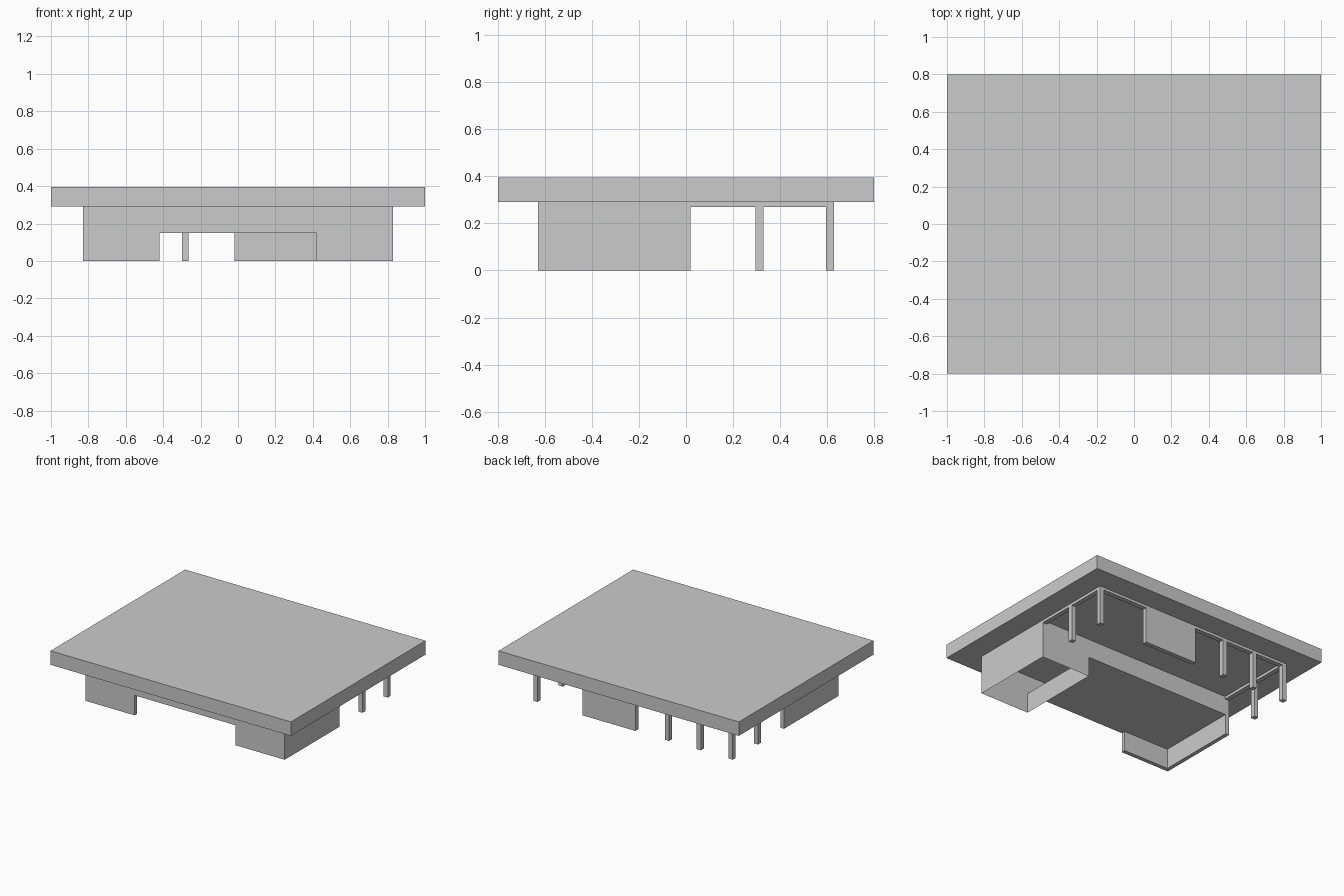
import bpy, bmesh

if "Cube" in bpy.data.objects:
    bpy.data.objects.remove(bpy.data.objects["Cube"])

W, D0, D1 = 0.83, -0.63, 0.63     # wall line half width, front and back
MID = 0.02                        # back of the enclosed half
TOP, DOOR = 0.29, 0.15            # roof underside, opening height
T = 0.035                         # post and wall thickness


def box(name, x0, x1, y0, y1, z0, z1):
    bpy.ops.mesh.primitive_cube_add(
        size=1, location=((x0 + x1) / 2, (y0 + y1) / 2, (z0 + z1) / 2))
    ob = bpy.context.object
    ob.name = name
    ob.scale = (x1 - x0, y1 - y0, z1 - z0)
    return ob


# Flat roof slab
box("roof", -1, 1, -0.8, 0.8, TOP, 0.395)

# Hollow upper block with a room on the right, open underneath
outline = [(-W, TOP), (-W, DOOR), (0.42, DOOR), (0.42, 0), (W, 0), (W, TOP)]
bm = bmesh.new()
front = [bm.verts.new((x, D0, z)) for x, z in outline]
back = [bm.verts.new((x, MID, z)) for x, z in outline]
bm.faces.new(front)
bm.faces.new(back[::-1])
for i in (0, 1, 2, 4):            # side strips, leaving top and room floor open
    bm.faces.new((front[i], back[i], back[i + 1], front[i + 1]))
bmesh.ops.recalc_face_normals(bm, faces=bm.faces)
mesh = bpy.data.meshes.new("building_shell")
bm.to_mesh(mesh)
bm.free()
bpy.context.collection.objects.link(
    bpy.data.objects.new("building_shell", mesh))

# Low walls of the open left side
box("left_front_wall", -W, -0.42, D0, D0 + 0.03, 0, DOOR)
box("left_side_wall", -W, -W + 0.03, D0 + 0.03, MID, 0, DOOR)

# Screen wall at the back
box("back_panel", -0.02, 0.42, D1 - T, D1, 0, TOP)

# Back posts
for i, x in enumerate((-W, -0.565, -0.30, W - T)):
    box(f"back_post_{i}", x, x + T, D1 - T, D1, 0, TOP)

# Side posts and thin beams under the roof
for side, x in (("left", -W), ("right", W - T)):
    box(f"{side}_side_post", x, x + T, 0.295, 0.295 + T, 0, TOP)
    box(f"{side}_beam", x, x + T, MID, D1 - T, 0.27, TOP)
box("back_beam", -W, W, D1 - T, D1, 0.27, TOP)
